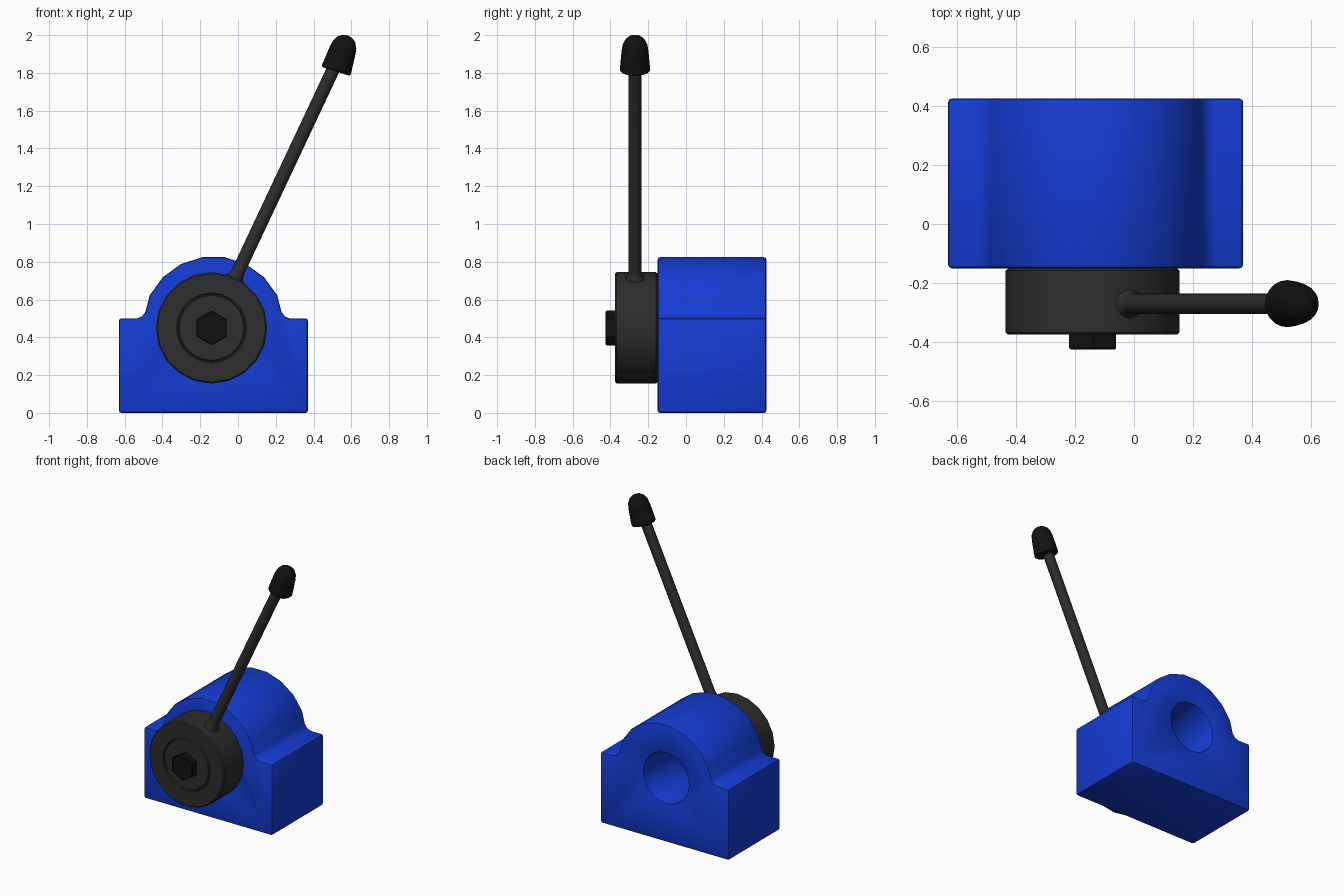
import bpy, bmesh
from math import sin, cos, pi, radians
from mathutils import Vector

if "Cube" in bpy.data.objects:
    bpy.data.objects.remove(bpy.data.objects["Cube"])


def material(name, rgb):
    m = bpy.data.materials.new(name)
    m.diffuse_color = (*rgb, 1)
    m.use_nodes = True
    m.node_tree.nodes["Principled BSDF"].inputs["Base Color"].default_value = m.diffuse_color
    return m


BLUE = material("blue_paint", (0.007, 0.045, 0.66))
STEEL = material("dark_steel", (0.026, 0.026, 0.026))
RUBBER = material("black_grip", (0.006, 0.006, 0.006))


def add_object(name, bm, mat):
    bmesh.ops.recalc_face_normals(bm, faces=bm.faces)
    me = bpy.data.meshes.new(name)
    bm.to_mesh(me)
    bm.free()
    ob = bpy.data.objects.new(name, me)
    bpy.context.collection.objects.link(ob)
    me.materials.append(mat)
    return ob


def activate(ob):
    bpy.ops.object.select_all(action='DESELECT')
    ob.select_set(True)
    bpy.context.view_layer.objects.active = ob


def smooth(ob, angle=35):
    activate(ob)
    bpy.ops.object.shade_smooth_by_angle(angle=radians(angle))


def lathe(name, profile, origin, axis, mat, sides=20, phase=0.0):
    """Spin (radius, height) points around an axis; both ends are closed."""
    rot = Vector((0, 0, 1)).rotation_difference(Vector(axis))
    bm = bmesh.new()
    rings = []
    for r, h in profile:
        ring = []
        for i in range(sides):
            a = 2 * pi * (i + phase) / sides
            ring.append(bm.verts.new(Vector(origin) + rot @ Vector((r * cos(a), r * sin(a), h))))
        rings.append(ring)
    for lo, hi in zip(rings, rings[1:]):
        for i in range(sides):
            j = (i + 1) % sides
            bm.faces.new((lo[i], lo[j], hi[j], hi[i]))
    bm.faces.new(rings[0][::-1])
    bm.faces.new(rings[-1])
    ob = add_object(name, bm, mat)
    smooth(ob)
    return ob


CX, CZ = -0.14, 0.45          # axis of the bore, hub and bolt
FRONT, BACK = -0.15, 0.425    # block faces

# Block: half outline of the domed housing, mirrored about its middle
MID = -0.13
half = [(0.5, 0.0), (0.5, 0.5), (0.405, 0.5), (0.378, 0.51), (0.36, 0.535)]
half += [(0.379 * sin(radians(a)), CZ + 0.379 * cos(radians(a))) for a in (63, 45, 27, 9)]
outline = half + [(-x, z) for x, z in reversed(half)]
bm = bmesh.new()
face = bm.faces.new([bm.verts.new((MID + x, FRONT, z)) for x, z in outline])
new = bmesh.ops.extrude_face_region(bm, geom=[face])["geom"]
bmesh.ops.translate(bm, verts=[v for v in new if isinstance(v, bmesh.types.BMVert)],
                    vec=(0, BACK - FRONT, 0))
block = add_object("bearing_block", bm, BLUE)

# Bore through the block, then softened edges
cutter = lathe("bore_cutter", [(0.175, 0), (0.175, 1)], (CX, 0.6, CZ), (0, -1, 0), BLUE, 24)
cutter.hide_render = True
boolean = block.modifiers.new("bore", 'BOOLEAN')
boolean.operation = 'DIFFERENCE'
boolean.object = cutter
boolean.solver = 'EXACT'
bevel = block.modifiers.new("soft_edges", 'BEVEL')
bevel.width = 0.012
bevel.segments = 2
bevel.limit_method = 'ANGLE'
bevel.angle_limit = radians(50)
activate(block)
bpy.ops.object.modifier_apply(modifier="bore")
bpy.ops.object.modifier_apply(modifier="soft_edges")
bpy.data.objects.remove(cutter)
smooth(block)

# Hub disc with a ring groove in its face
lathe("hub", [(0.285, 0), (0.295, 0.008), (0.295, 0.217), (0.287, 0.225), (0.185, 0.225),
              (0.182, 0.212), (0.176, 0.212), (0.172, 0.225), (0.08, 0.225)],
      (CX, FRONT, CZ), (0, -1, 0), STEEL, 20)

# Hexagonal shaft end
lathe("hex_bolt", [(0.092, 0.2), (0.092, 0.27), (0.087, 0.275)],
      (CX, FRONT, CZ), (0, -1, 0), RUBBER, 6, 0.5)

# Lever rod with a small fillet where it leaves the hub
tilt = radians(25.2)
lathe("lever_rod", [(0.055, 0.26), (0.05, 0.29), (0.039, 0.305), (0.035, 0.33), (0.035, 1.56)],
      (CX, -0.27, CZ), (sin(tilt), 0, cos(tilt)), STEEL, 16)

# Tapered grip with a rounded end
tilt = radians(18)
lathe("lever_grip", [(0.074, 0), (0.08, 0.007), (0.079, 0.025), (0.071, 0.115), (0.065, 0.15),
                     (0.05, 0.178), (0.029, 0.194), (0.008, 0.2)],
      (0.518, -0.27, 1.808), (sin(tilt), 0, cos(tilt)), RUBBER, 20)
